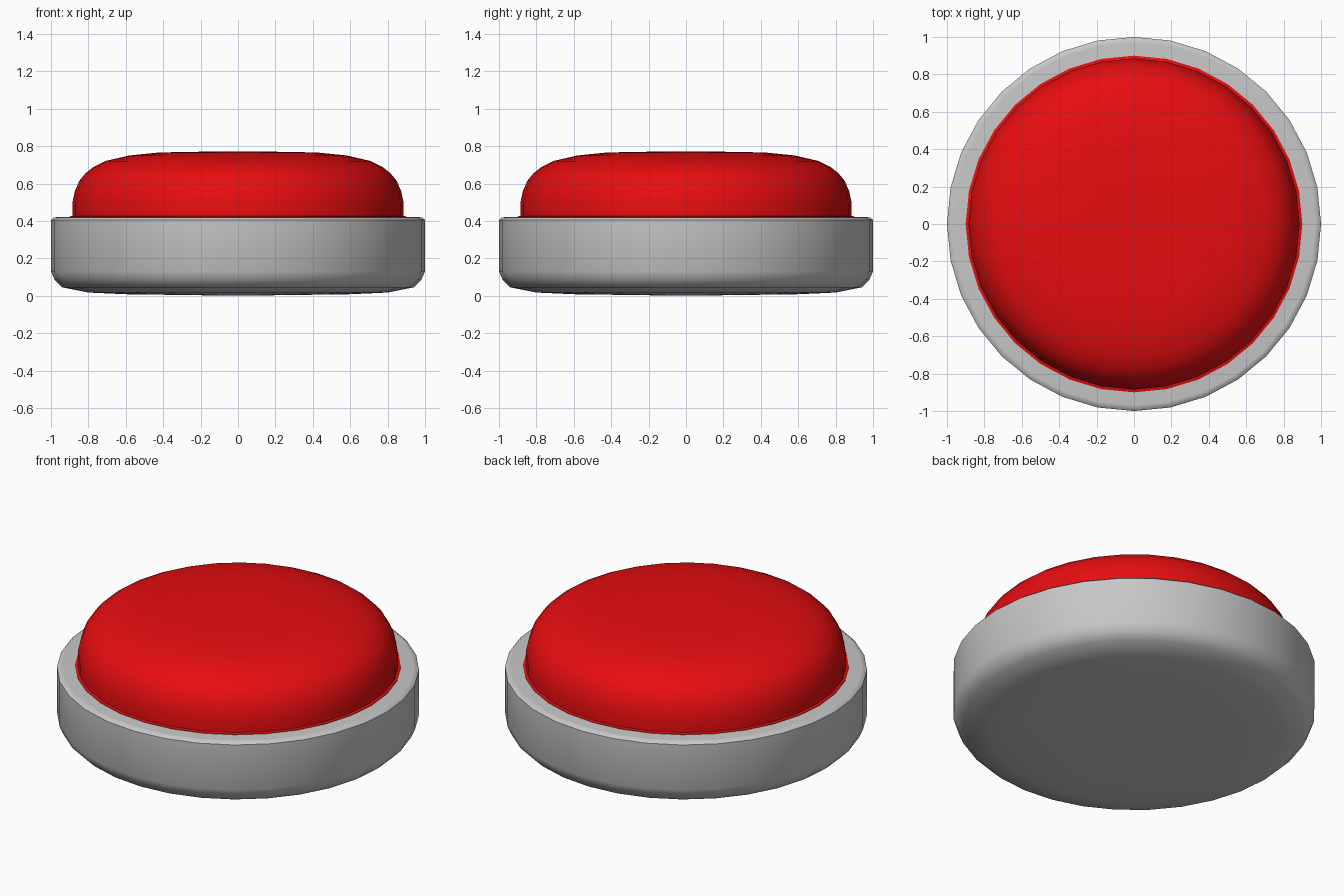
import bpy, bmesh, math

if "Cube" in bpy.data.objects:
    bpy.data.objects.remove(bpy.data.objects["Cube"])

SIDES = 32


def material(name, rgb):
    m = bpy.data.materials.new(name)
    m.diffuse_color = (*rgb, 1)
    m.use_nodes = True
    m.node_tree.nodes["Principled BSDF"].inputs["Base Color"].default_value = m.diffuse_color
    return m


def lathe(name, profile, mat):
    """Revolve an (r, z) profile, listed bottom to top, around the z axis."""
    bm = bmesh.new()
    rings = []
    for r, z in profile:
        if r == 0:
            rings.append([bm.verts.new((0, 0, z))])
        else:
            angles = [2 * math.pi * i / SIDES for i in range(SIDES)]
            rings.append([bm.verts.new((r * math.cos(a), r * math.sin(a), z)) for a in angles])
    for low, high in zip(rings, rings[1:]):
        for i in range(SIDES):
            j = (i + 1) % SIDES
            if len(low) == 1:
                bm.faces.new((low[0], high[j], high[i]))
            elif len(high) == 1:
                bm.faces.new((low[i], low[j], high[0]))
            else:
                bm.faces.new((low[i], low[j], high[j], high[i]))
    mesh = bpy.data.meshes.new(name)
    bm.to_mesh(mesh)
    bm.free()
    mesh.materials.append(mat)
    obj = bpy.data.objects.new(name, mesh)
    bpy.context.collection.objects.link(obj)
    bpy.ops.object.select_all(action='DESELECT')
    obj.select_set(True)
    bpy.context.view_layer.objects.active = obj
    bpy.ops.object.shade_smooth_by_angle(angle=math.radians(40))
    return obj


grey = material("light_grey", (0.57, 0.57, 0.57))
red = material("bright_red", (0.8, 0.004, 0.005))

# Round housing with a rounded underside and a thin bevelled upper rim
lathe("button_base", [
    (0, 0.0), (0.6, 0.008), (0.80, 0.017), (0.94, 0.045), (0.98, 0.085), (1.0, 0.13),
    (1.0, 0.405), (0.985, 0.418), (0.97, 0.42), (0, 0.42)], grey)

# Domed push cap with a thin flared foot
lathe("button_cap", [
    (0.90, 0.415), (0.90, 0.423), (0.885, 0.427), (0.885, 0.50), (0.872, 0.56),
    (0.848, 0.615), (0.815, 0.655), (0.775, 0.687), (0.71, 0.72), (0.58, 0.75),
    (0.42, 0.766), (0.2, 0.77), (0, 0.77)], red)
